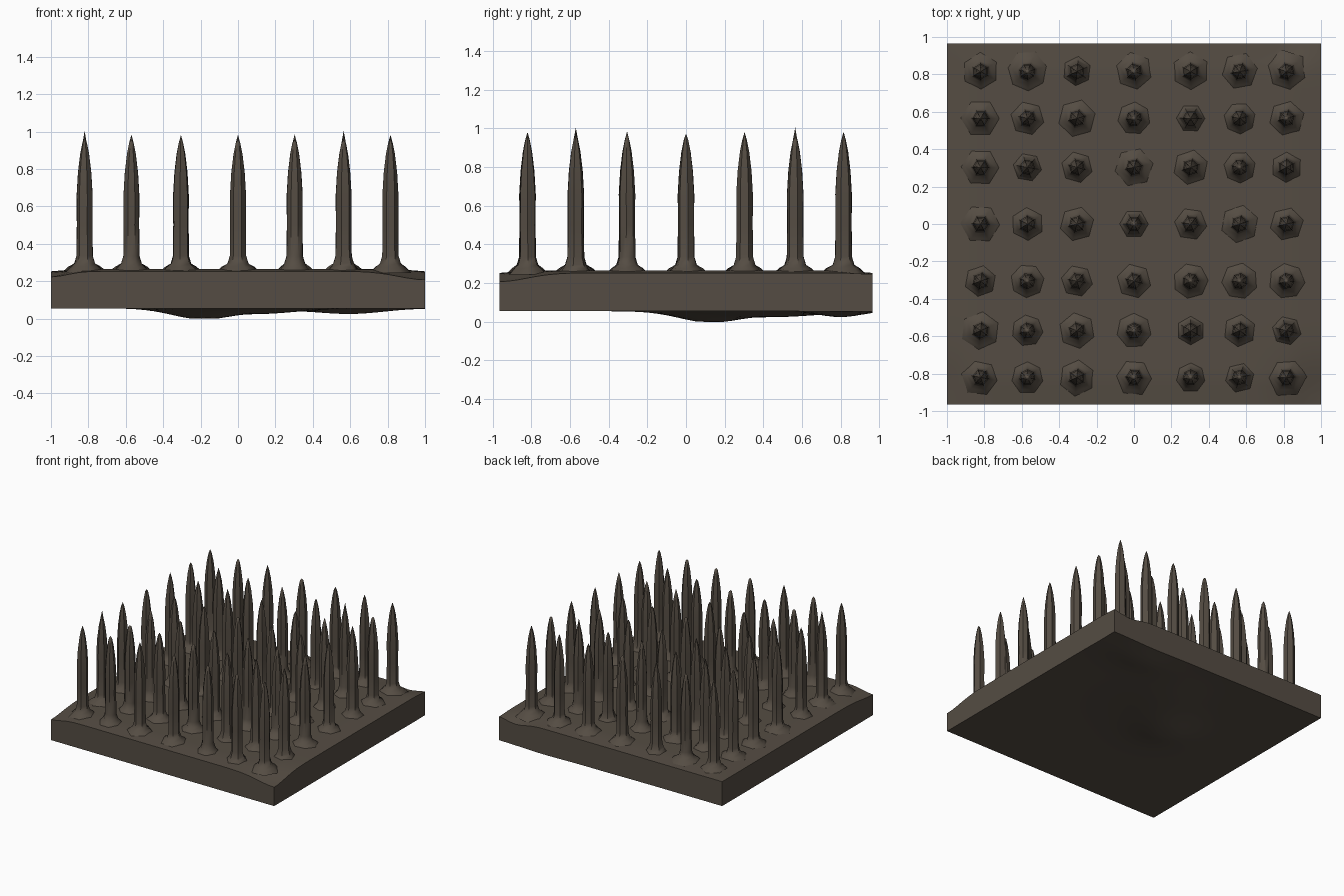
import bpy, bmesh, math, random

if "Cube" in bpy.data.objects:
    bpy.data.objects.remove(bpy.data.objects["Cube"])

random.seed(4)
HX, HY = 1.0, 0.965            # slab half sizes
ZB, ZT = 0.055, 0.265          # slab underside and top
COLS = [-0.82, -0.57, -0.305, 0.0, 0.303, 0.565, 0.815]

mat = bpy.data.materials.new("dark brown grey")
mat.diffuse_color = (0.09, 0.073, 0.056, 1)
mat.use_nodes = True
mat.node_tree.nodes["Principled BSDF"].inputs["Base Color"].default_value = mat.diffuse_color


def finish(bm, name, angle):
    bmesh.ops.recalc_face_normals(bm, faces=bm.faces[:])
    me = bpy.data.meshes.new(name)
    bm.to_mesh(me)
    bm.free()
    me.materials.append(mat)
    ob = bpy.data.objects.new(name, me)
    bpy.context.collection.objects.link(ob)
    bpy.ops.object.select_all(action='DESELECT')
    ob.select_set(True)
    bpy.context.view_layer.objects.active = ob
    bpy.ops.object.shade_smooth_by_angle(angle=math.radians(angle))
    return ob


def bump(x, y, cx, cy, rx, ry):
    return math.exp(-((x - cx) / rx) ** 2 - ((y - cy) / ry) ** 2)


def top_z(x, y):
    edge = max(abs(x) / HX, abs(y) / HY)
    z = ZT - 0.012 * max(0.0, (edge - 0.85) / 0.15)
    z -= 0.045 * bump(x, y, HX, -HY, 0.2, 0.2)     # worn front right corner
    z -= 0.03 * bump(x, y, 0.85, HY, 0.12, 0.1)    # worn back right corner
    z -= 0.03 * bump(x, y, -HX, -HY, 0.12, 0.2)
    return z


def bottom_z(x, y):
    sag = 0.055 * bump(x, y, -0.2, 0.12, 0.22, 0.22)
    sag += 0.03 * bump(x, y, 0.6, 0.8, 0.25, 0.15)
    sag += 0.03 * bump(x, y, 0.1, 0.45, 0.3, 0.35)
    return max(0.0, ZB - sag)


# Base slab: gently worn top, sagging underside
bm = bmesh.new()
bmesh.ops.create_grid(bm, x_segments=40, y_segments=40, size=1.0)
for v in bm.verts:
    v.co.y *= HY
    v.co.z = 1
ext = bmesh.ops.extrude_face_region(bm, geom=bm.faces[:], use_keep_orig=True)
for g in ext["geom"]:
    if isinstance(g, bmesh.types.BMVert):
        g.co.z = 0
for v in bm.verts:
    v.co.z = top_z(v.co.x, v.co.y) if v.co.z > 0.5 else bottom_z(v.co.x, v.co.y)
finish(bm, "base_slab", 40)

# Spikes: flared foot, nearly straight shaft, pointed tip (radius, height)
PROFILE = [(0.115, 0.245), (0.082, 0.277), (0.056, 0.295), (0.044, 0.335), (0.042, 0.5),
           (0.043, 0.66), (0.036, 0.78), (0.024, 0.88), (0.012, 0.94)]


def spike(bm, cx, cy):
    n = random.choice((6, 6, 7))
    turn = random.uniform(0, math.tau)
    tip = random.uniform(0.95, 0.985)
    foot = random.uniform(0.8, 1.1)
    rings = []
    for i, (r, z) in enumerate(PROFILE):
        rr = r * foot if i < 2 else r
        rings.append([bm.verts.new((cx + rr * math.cos(turn + k * math.tau / n),
                                    cy + rr * math.sin(turn + k * math.tau / n), z))
                      for k in range(n)])
    apex = bm.verts.new((cx, cy, tip))
    for a, b in zip(rings, rings[1:]):
        for k in range(n):
            bm.faces.new((a[k], a[(k + 1) % n], b[(k + 1) % n], b[k]))
    for k in range(n):
        bm.faces.new((rings[-1][k], rings[-1][(k + 1) % n], apex))
    bm.faces.new(rings[0][::-1])
    return apex


bm = bmesh.new()
for i, x in enumerate(COLS):
    for j, y in enumerate(COLS):
        apex = spike(bm, x, y)
        if (i, j) in ((0, 1), (5, 5)):      # the two tallest points
            apex.co.z = 1.005
finish(bm, "spikes", 50)
